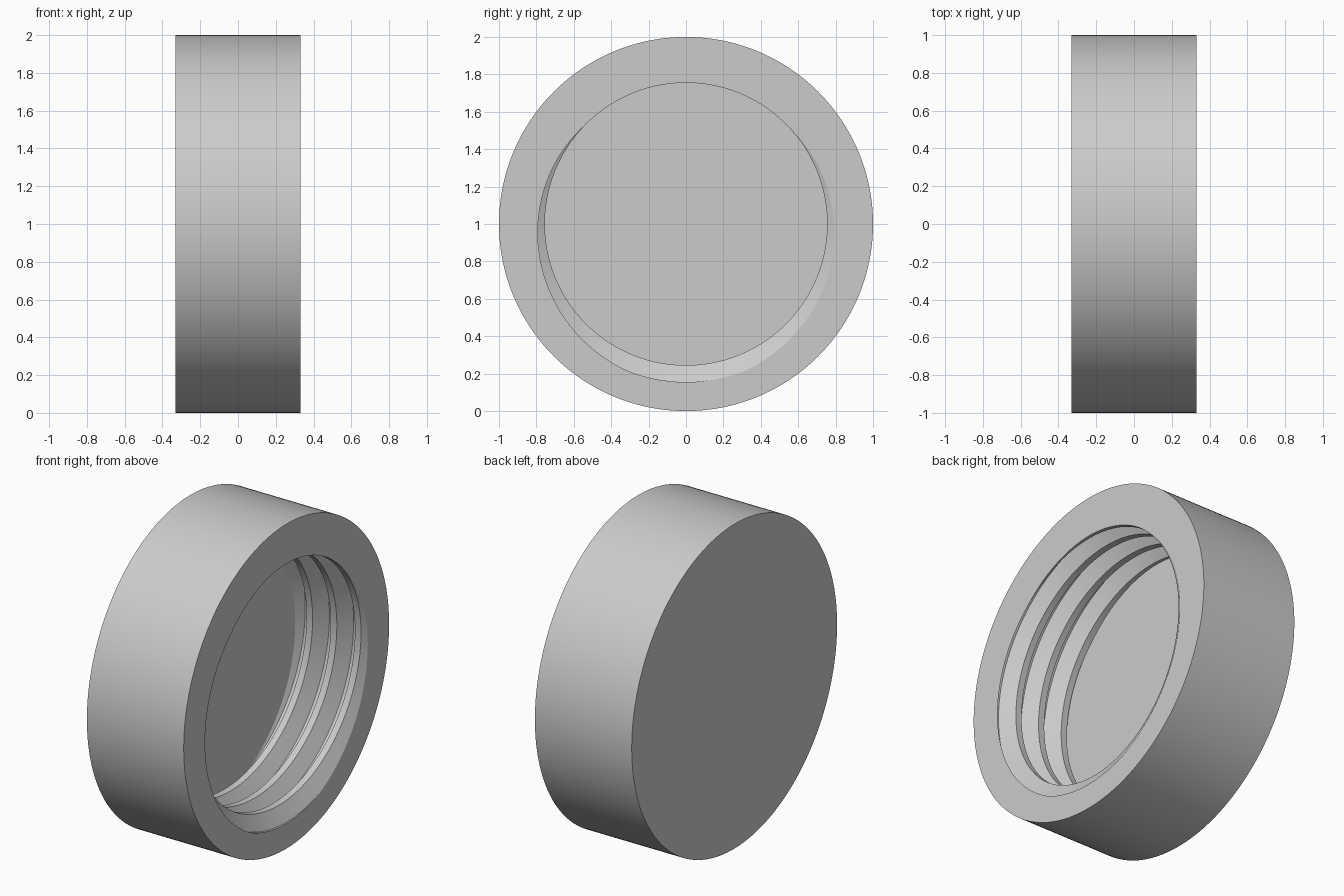
import bpy, bmesh, math

cube = bpy.data.objects.get("Cube")
if cube:
    bpy.data.objects.remove(cube, do_unlink=True)

# Overall sizes: the cap lies on its side and opens towards +x
HALF_WIDTH = 0.33
OUTER_R = 1.0
CREST_R = 0.755
ROOT_R = 0.845
PITCH = 2 * HALF_WIDTH / 4
FLOOR_X = HALF_WIDTH - 3 * PITCH
SEGMENTS = 192

# Thread form in fractions of a pitch, measured from the groove centre
ROOT_EDGE = 1 / 16
CREST_EDGE = 3 / 8


def thread_radius(offset):
    """Radius of the thread at an axial offset (in pitches) from a groove."""
    d = abs(offset - round(offset))
    t = (d - ROOT_EDGE) / (CREST_EDGE - ROOT_EDGE)
    return ROOT_R + (CREST_R - ROOT_R) * min(max(t, 0), 1)


def section(turn):
    """Cap section (x, radius) at one angle, from floor centre to back centre."""
    start = HALF_WIDTH + PITCH * turn
    points = [(FLOOR_X, 0)]
    for groove in range(-5, 3):
        for edge in (-CREST_EDGE, -ROOT_EDGE, ROOT_EDGE, CREST_EDGE):
            x = start + PITCH * (groove + edge)
            x = min(max(x, FLOOR_X), HALF_WIDTH)
            points.append((x, thread_radius((x - start) / PITCH)))
    points += [(HALF_WIDTH, OUTER_R), (-HALF_WIDTH, OUTER_R), (-HALF_WIDTH, 0)]
    return points


# Sweep the section once round the axis; the groove meets the rim at the bottom
bm = bmesh.new()
columns = []
for i in range(SEGMENTS + 1):
    turn = i / SEGMENTS
    a = 2 * math.pi * turn - math.pi / 2
    columns.append([bm.verts.new((x, r * math.cos(a), OUTER_R + r * math.sin(a)))
                    for x, r in section(turn)])
for left, right in zip(columns, columns[1:]):
    for k in range(len(left) - 1):
        bm.faces.new((left[k], right[k], right[k + 1], left[k + 1]))
bmesh.ops.remove_doubles(bm, verts=bm.verts, dist=1e-5)
bmesh.ops.recalc_face_normals(bm, faces=bm.faces)

mesh = bpy.data.meshes.new("threaded_cap")
bm.to_mesh(mesh)
bm.free()
cap = bpy.data.objects.new("threaded_cap", mesh)
bpy.context.collection.objects.link(cap)

# Plain grey material
grey = bpy.data.materials.new("light_grey")
grey.use_nodes = True
colour = (0.6, 0.6, 0.6, 1)
grey.diffuse_color = colour
grey.node_tree.nodes["Principled BSDF"].inputs["Base Color"].default_value = colour
mesh.materials.append(grey)

# Smooth round surfaces, crisp thread and rim edges
bpy.ops.object.select_all(action="DESELECT")
cap.select_set(True)
bpy.context.view_layer.objects.active = cap
bpy.ops.object.shade_smooth_by_angle(angle=math.radians(25))
